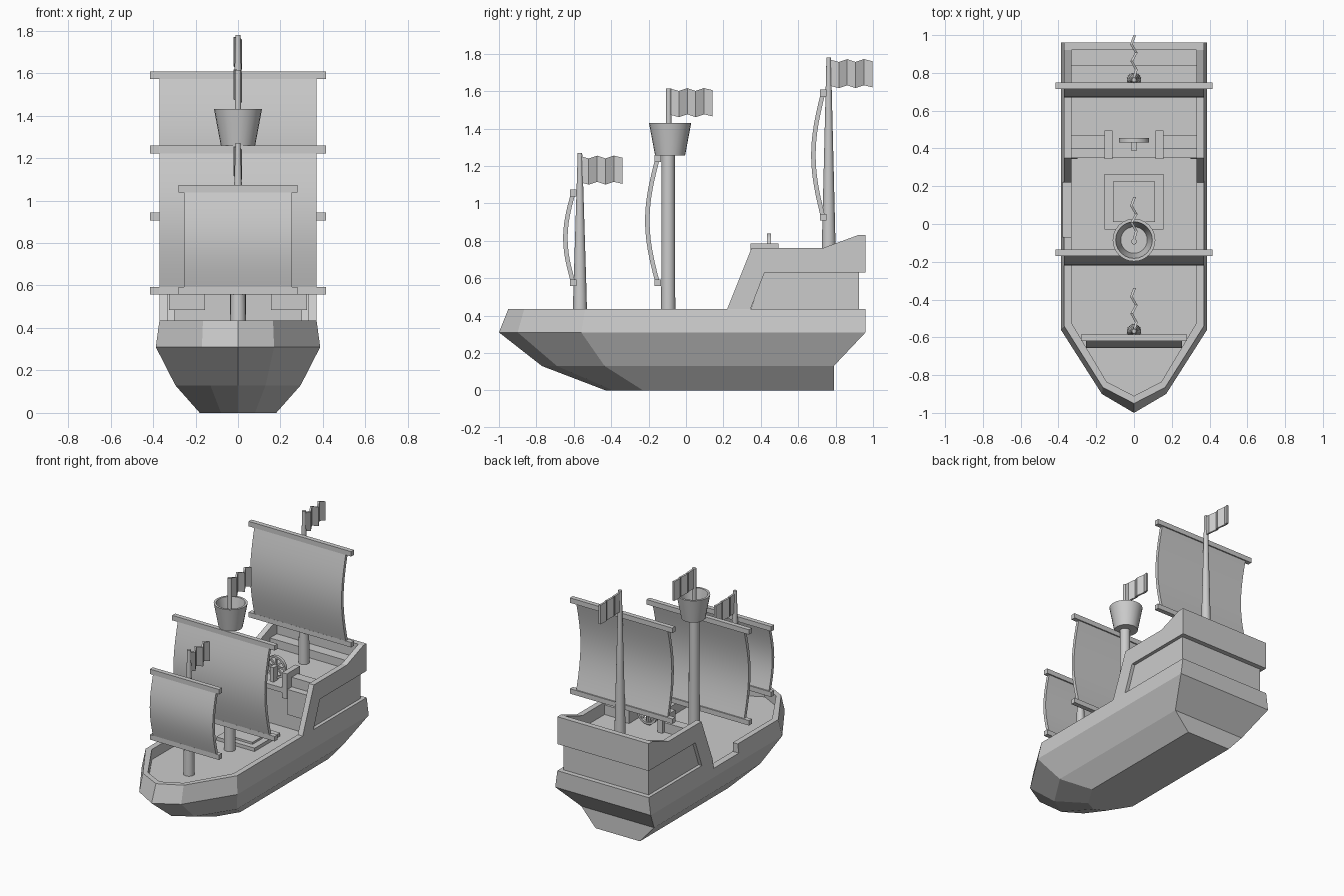
import bpy, bmesh, math
from mathutils import Matrix

cube = bpy.data.objects.get("Cube")
if cube:
    bpy.data.objects.remove(cube, do_unlink=True)

grey = bpy.data.materials.new("plain_grey")
grey.use_nodes = True
grey.diffuse_color = (0.6, 0.6, 0.6, 1)
grey.node_tree.nodes["Principled BSDF"].inputs["Base Color"].default_value = (0.6, 0.6, 0.6, 1)


def finish(name, bm, smooth=False):
    bmesh.ops.recalc_face_normals(bm, faces=bm.faces[:])
    mesh = bpy.data.meshes.new(name)
    bm.to_mesh(mesh)
    bm.free()
    ob = bpy.data.objects.new(name, mesh)
    bpy.context.collection.objects.link(ob)
    mesh.materials.append(grey)
    if smooth:
        bpy.ops.object.select_all(action='DESELECT')
        ob.select_set(True)
        bpy.context.view_layer.objects.active = ob
        bpy.ops.object.shade_smooth_by_angle(angle=math.radians(35))
    return ob


def loft(name, rings, smooth=False):
    """Skin closed rings of equal length and cap both ends."""
    bm = bmesh.new()
    loops = [[bm.verts.new(p) for p in ring] for ring in rings]
    n = len(loops[0])
    for a, b in zip(loops, loops[1:]):
        for i in range(n):
            j = (i + 1) % n
            bm.faces.new((a[i], a[j], b[j], b[i]))
    bm.faces.new(loops[0])
    bm.faces.new(loops[-1])
    return finish(name, bm, smooth)


def prism(name, profile, x0, x1, smooth=False):
    """Extrude a (y, z) profile across x."""
    return loft(name, [[(x, y, z) for y, z in profile] for x in (x0, x1)], smooth)


def box(name, x0, x1, y0, y1, z0, z1):
    return prism(name, [(y0, z0), (y1, z0), (y1, z1), (y0, z1)], x0, x1)


def lathe(name, y, profile, sides=24):
    """Round part about a vertical axis, from (radius, z) pairs."""
    turns = [2 * math.pi * i / sides for i in range(sides)]
    return loft(name, [[(r * math.cos(t), y + r * math.sin(t), z) for t in turns]
                       for r, z in profile], True)


# Hull: each level is (z, bow tip y, cheek x, cheek y, shoulder x, shoulder y, stern y)
levels = [
    (0.0, -0.43, 0.08, -0.39, 0.18, -0.23, 0.79),
    (0.13, -0.77, 0.13, -0.69, 0.295, -0.435, 0.79),
    (0.31, -1.0, 0.17, -0.90, 0.387, -0.56, 0.96),
    (0.435, -0.95, 0.165, -0.865, 0.37, -0.54, 0.96),
    (0.435, -0.91, 0.145, -0.835, 0.33, -0.525, 0.92),
    (0.36, -0.91, 0.145, -0.835, 0.33, -0.525, 0.92),
]
rings = []
for z, tip, cx, cy, sx, sy, stern in levels:
    rings.append([(0, tip, z), (cx, cy, z), (sx, sy, z), (sx, stern, z),
                  (-sx, stern, z), (-sx, sy, z), (-cx, cy, z)])
hull = loft("hull", rings)

# Boarding gap in one bulwark
cutter = box("gap_cutter", -0.5, -0.31, -0.07, 0.22, 0.37, 0.6)
cutter.hide_render = True
cut = hull.modifiers.new("gap", 'BOOLEAN')
cut.operation = 'DIFFERENCE'
cut.solver = 'EXACT'
cut.object = cutter
bpy.context.view_layer.objects.active = hull
bpy.ops.object.modifier_apply(modifier="gap")
bpy.data.objects.remove(cutter, do_unlink=True)

# Deck hatch
box("hatch_frame", -0.155, 0.155, -0.03, 0.265, 0.35, 0.385)
box("hatch_cover", -0.11, 0.11, 0.01, 0.225, 0.35, 0.40)

# Stern castle
frame = [(0.22, 0.435), (0.35, 0.76), (0.73, 0.76), (0.92, 0.83), (0.96, 0.83),
         (0.96, 0.63), (0.42, 0.63), (0.345, 0.435)]
panel = [(0.345, 0.43), (0.42, 0.64), (0.925, 0.64), (0.925, 0.43)]
for side, s in (("left", 1), ("right", -1)):
    prism(side + "_castle_frame", frame, 0.33 * s, 0.37 * s)
    prism(side + "_castle_panel", panel, 0.30 * s, 0.345 * s)
    box(side + "_bulkhead_panel", 0.155 * s, 0.325 * s, 0.35, 0.41, 0.485, 0.67)
    box(side + "_deck_rail", 0.155 * s, 0.33 * s, 0.40, 0.47, 0.66, 0.74)
    box(side + "_rail_post", 0.115 * s, 0.155 * s, 0.345, 0.495, 0.60, 0.785)
box("castle_bulkhead", -0.32, 0.32, 0.40, 0.43, 0.35, 0.65)
box("quarterdeck", -0.335, 0.335, 0.35, 0.93, 0.635, 0.67)
box("stern_lower_wall", -0.345, 0.345, 0.89, 0.925, 0.43, 0.64)
box("stern_upper_wall", -0.335, 0.335, 0.92, 0.96, 0.63, 0.83)
box("stern_bench", -0.33, 0.33, 0.84, 0.925, 0.66, 0.73)

# Steering wheel
box("wheel_stand", -0.015, 0.015, 0.39, 0.44, 0.66, 0.775)
hoop = []
for i in range(25):
    t = 2 * math.pi * i / 24
    hoop.append([(r * math.cos(t), y, 0.76 + r * math.sin(t))
                 for r, y in ((0.065, 0.432), (0.08, 0.432), (0.08, 0.455), (0.065, 0.455))])
loft("wheel_rim", hoop, True)
for i in range(4):
    spoke = box("wheel_spoke", -0.072, 0.072, -0.006, 0.006, -0.006, 0.006)
    spoke.data.transform(Matrix.Translation((0, 0.443, 0.76)) @ Matrix.Rotation(i * math.pi / 4, 4, 'Y'))

# Masts and lookout basket
lathe("front_mast", -0.567, [(0.038, 0.35), (0.036, 0.5), (0.012, 1.27)])
lathe("main_mast", -0.095, [(0.038, 0.35), (0.035, 1.27)])
lathe("main_flag_pole", -0.093, [(0.015, 1.25), (0.015, 1.615)])
lathe("stern_mast", 0.763, [(0.038, 0.66), (0.036, 0.8), (0.012, 1.78)])
lathe("lookout_basket", -0.085, [(0.08, 1.255), (0.113, 1.43), (0.097, 1.43), (0.07, 1.28)])


# Sails with their yards
def sail(name, y, bottom, top, sail_x, yard_x, bulge):
    for part, z in (("lower", bottom), ("upper", top)):
        box(f"{name}_{part}_yard", -yard_x, yard_x, y - 0.017, y + 0.017, z - 0.018, z + 0.018)
    steps = 12
    arc = [(y - bulge * math.sin(math.pi * i / steps), bottom + (top - bottom) * i / steps)
           for i in range(steps + 1)]
    outline = [(a - 0.012, z) for a, z in arc] + [(a + 0.012, z) for a, z in reversed(arc)]
    prism(name + "_sail", outline, -sail_x, sail_x, True)


sail("front", -0.603, 0.575, 1.055, 0.255, 0.28, 0.042)
sail("main", -0.152, 0.575, 1.24, 0.37, 0.415, 0.055)
sail("stern", 0.733, 0.925, 1.59, 0.37, 0.415, 0.052)


# Waving flags
def flag(name, y, z):
    wave = [0, 0.012, -0.012, 0.012, -0.014, 0.003]
    drop = [0, -0.012, 0.003, -0.012, 0.003, -0.008]
    rings = []
    for i, (x, d) in enumerate(zip(wave, drop)):
        py = y + 0.045 * i
        rings.append([(x - 0.007, py, z + d), (x + 0.007, py, z + d),
                      (x + 0.007, py, z + d + 0.14), (x - 0.007, py, z + d + 0.14)])
    loft(name, rings)


flag("front_flag", -0.565, 1.112)
flag("main_flag", -0.083, 1.473)
flag("stern_flag", 0.772, 1.628)
